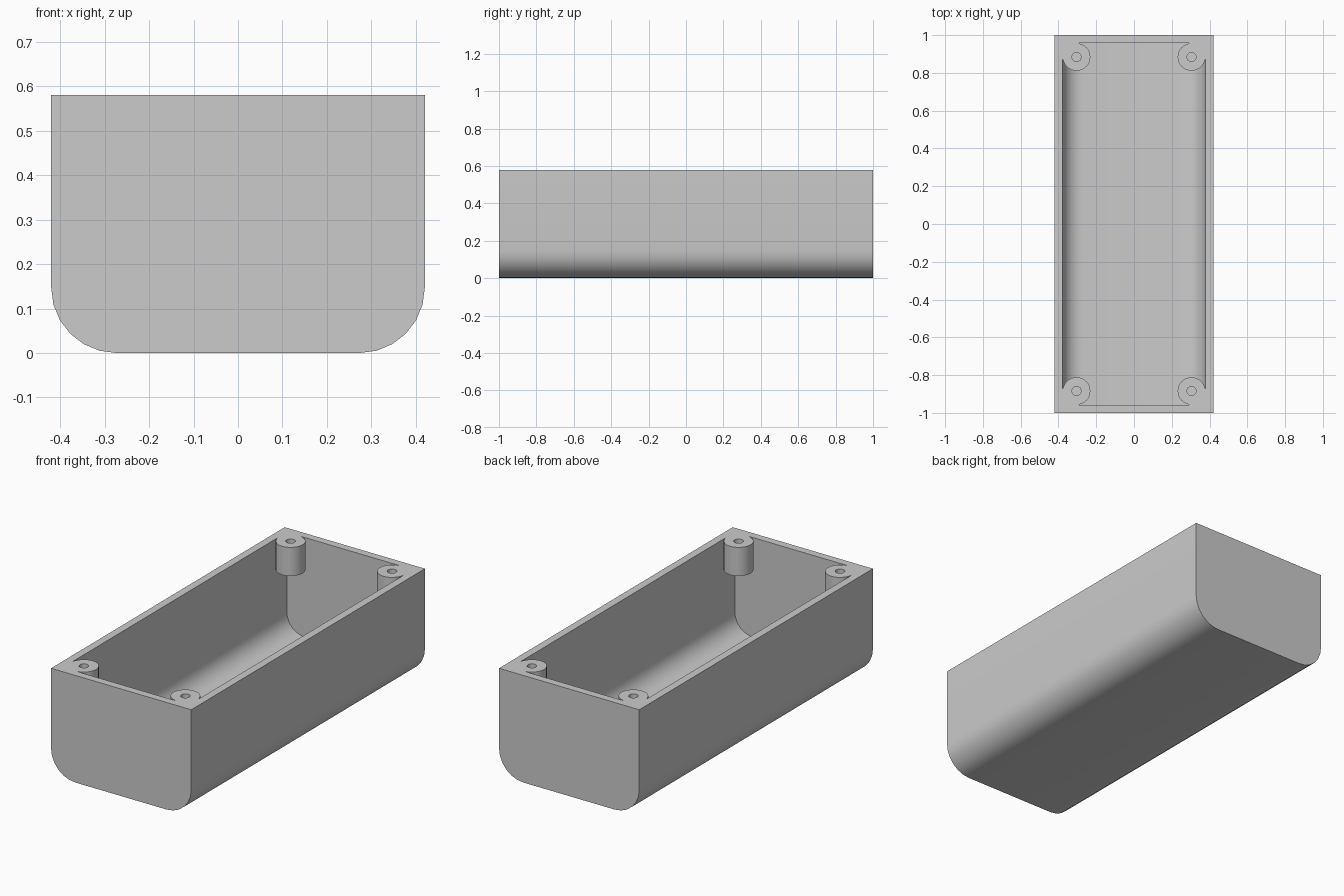
import bpy
import bmesh
import math
from mathutils import Matrix, Vector

old = bpy.data.objects.get("Cube")
if old:
    bpy.data.objects.remove(old, do_unlink=True)

# Overall sizes
HALF_W, HALF_L, HEIGHT = 0.42, 1.0, 0.58
WALL, RADIUS = 0.042, 0.147
POST_X, POST_Y, POST_R, POST_H = 0.304, 0.884, 0.073, 0.155
HOLE_R, HOLE_DEPTH = 0.024, 0.12

grey = bpy.data.materials.new("light grey plastic")
grey.use_nodes = True
colour = (0.6, 0.6, 0.6, 1.0)
grey.diffuse_color = colour
grey.node_tree.nodes["Principled BSDF"].inputs["Base Color"].default_value = colour


def make_object(name, bm):
    bmesh.ops.recalc_face_normals(bm, faces=bm.faces)
    mesh = bpy.data.meshes.new(name)
    bm.to_mesh(mesh)
    bm.free()
    mesh.materials.append(grey)
    obj = bpy.data.objects.new(name, mesh)
    bpy.context.collection.objects.link(obj)
    return obj


def trough(name, half_w, half_l, bottom, top, radius, steps=6):
    """Prism along y with two rounded lower edges."""
    points = [(half_w, top), (-half_w, top)]
    for side, start in ((-1, math.pi), (1, 1.5 * math.pi)):
        for i in range(steps + 1):
            a = start + i * math.pi / 2 / steps
            points.append((side * (half_w - radius) + radius * math.cos(a),
                           bottom + radius + radius * math.sin(a)))
    bm = bmesh.new()
    face = bm.faces.new([bm.verts.new((x, -half_l, z)) for x, z in points])
    ext = bmesh.ops.extrude_face_region(bm, geom=[face])
    moved = [v for v in ext["geom"] if isinstance(v, bmesh.types.BMVert)]
    bmesh.ops.translate(bm, verts=moved, vec=(0, 2 * half_l, 0))
    return make_object(name, bm)


def cylinder(name, x, y, radius, low, high, sides=32):
    bm = bmesh.new()
    bmesh.ops.create_cone(bm, cap_ends=True, segments=sides, radius1=radius,
                          radius2=radius, depth=high - low,
                          matrix=Matrix.Translation((x, y, (low + high) / 2)))
    return make_object(name, bm)


def box(name, a, b):
    a, b = Vector(a), Vector(b)
    size = Vector([abs(c) for c in b - a])
    bm = bmesh.new()
    bmesh.ops.create_cube(bm, size=1, matrix=Matrix.Translation((a + b) / 2)
                          @ Matrix.Diagonal(size).to_4x4())
    return make_object(name, bm)


def cut(target, cutter):
    """Subtract the cutter, then discard it."""
    cutter.hide_render = True
    mod = target.modifiers.new("cut", "BOOLEAN")
    mod.operation, mod.solver, mod.object = "DIFFERENCE", "EXACT", cutter
    with bpy.context.temp_override(object=target, active_object=target):
        bpy.ops.object.modifier_apply(modifier=mod.name)
    bpy.data.objects.remove(cutter, do_unlink=True)


# Outer body and the hollow inside it
body = trough("open_box", HALF_W, HALF_L, 0, HEIGHT, RADIUS)
cavity = trough("cavity", HALF_W - WALL, HALF_L - WALL, WALL, HEIGHT + 0.1, RADIUS - WALL)

# Screw posts joined to the corners are left standing in the hollow
corners = [(sx, sy) for sx in (-1, 1) for sy in (-1, 1)]
low, high = HEIGHT - POST_H, HEIGHT + 0.2
for sx, sy in corners:
    cut(cavity, cylinder("post", sx * POST_X, sy * POST_Y, POST_R, low, high))
    cut(cavity, box("corner_fill",
                    (sx * (POST_X - 0.012), sy * (POST_Y - 0.012), low),
                    (sx * (HALF_W - 0.01), sy * (HALF_L - 0.01), high)))
cut(body, cavity)

# Blind screw holes
for sx, sy in corners:
    cut(body, cylinder("screw_hole", sx * POST_X, sy * POST_Y, HOLE_R,
                       HEIGHT - HOLE_DEPTH, high, 24))

# Smooth the rounded surfaces, keep edges crisp
bpy.ops.object.select_all(action="DESELECT")
body.select_set(True)
bpy.context.view_layer.objects.active = body
bpy.ops.object.shade_smooth_by_angle(angle=math.radians(30))
